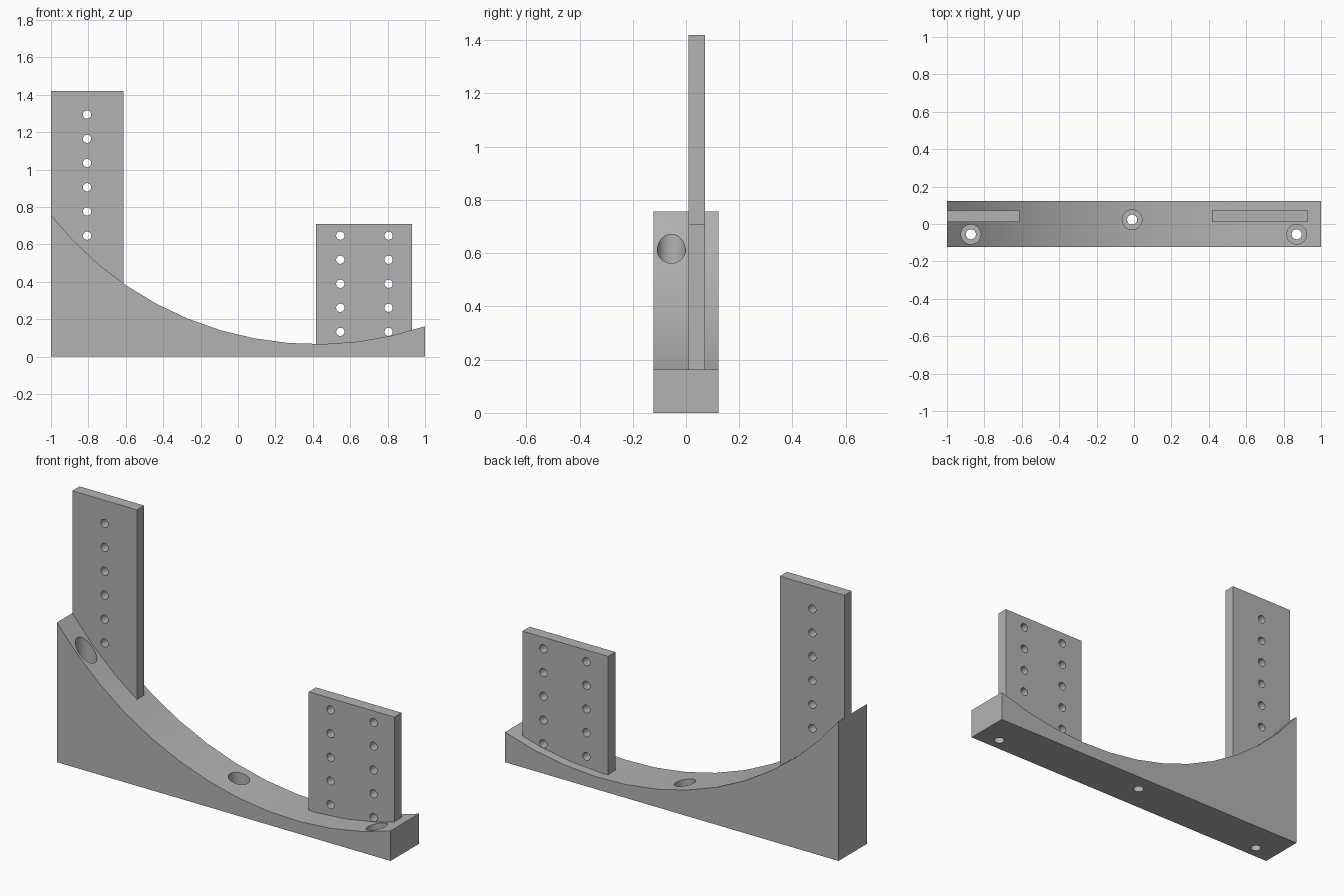
import bpy, bmesh
from math import sin, cos, asin, sqrt, pi
from mathutils import Matrix, Vector

cube = bpy.data.objects.get("Cube")
if cube:
    bpy.data.objects.remove(cube, do_unlink=True)

grey = bpy.data.materials.new("plain grey")
grey.use_nodes = True
colour = (0.45, 0.45, 0.45, 1)
grey.diffuse_color = colour
grey.node_tree.nodes["Principled BSDF"].inputs["Base Color"].default_value = colour

# Circle that shapes the cradle
RADIUS, CX, CZ = 1.806, 0.42, 1.873
HALF_DEPTH = 0.122
PLATE_FRONT, PLATE_BACK = 0.01, 0.072


def arc(x0, x1, steps, drop=0.0):
    """Points along the cradle arc from x0 to x1."""
    a0, a1 = asin((x0 - CX) / RADIUS), asin((x1 - CX) / RADIUS)
    angles = [a0 + (a1 - a0) * i / steps for i in range(steps + 1)]
    return [(CX + RADIUS * sin(a), CZ - RADIUS * cos(a) - drop) for a in angles]


def make_object(name, bm):
    bmesh.ops.recalc_face_normals(bm, faces=bm.faces)
    mesh = bpy.data.meshes.new(name)
    bm.to_mesh(mesh)
    bm.free()
    mesh.materials.append(grey)
    obj = bpy.data.objects.new(name, mesh)
    bpy.context.collection.objects.link(obj)
    return obj


def extrude_profile(name, profile, y0, y1):
    bm = bmesh.new()
    face = bm.faces.new([bm.verts.new((x, y0, z)) for x, z in profile])
    moved = bmesh.ops.extrude_face_region(bm, geom=[face])["geom"]
    verts = [v for v in moved if isinstance(v, bmesh.types.BMVert)]
    bmesh.ops.translate(bm, verts=verts, vec=(0, y1 - y0, 0))
    return make_object(name, bm)


def cut_cylinders(obj, cylinders, axis):
    """Cut separate cylinders, each given as centre, radius and length."""
    bm = bmesh.new()
    turn = Matrix.Rotation(pi / 2, 4, "X") if axis == "Y" else Matrix()
    for centre, radius, length in cylinders:
        bmesh.ops.create_cone(bm, cap_ends=True, segments=32, radius1=radius,
                              radius2=radius, depth=length,
                              matrix=Matrix.Translation(Vector(centre)) @ turn)
    cutter = make_object(obj.name + "_cutter", bm)
    mod = obj.modifiers.new("holes", "BOOLEAN")
    mod.operation, mod.solver, mod.object = "DIFFERENCE", "EXACT", cutter
    bpy.context.view_layer.objects.active = obj
    bpy.ops.object.modifier_apply(modifier=mod.name)
    bpy.data.objects.remove(cutter, do_unlink=True)


# Curved base
base = extrude_profile("curved_base", [(1, 0), (-1, 0)] + arc(-1, 1, 12),
                       -HALF_DEPTH, HALF_DEPTH)

# Counterbored mounting holes, open to the top
spots = [(-0.872, -0.055), (-0.01, 0.023), (0.87, -0.055)]
cut_cylinders(base, [((x, y, 1.06), 0.053, 2) for x, y in spots], "Z")
cut_cylinders(base, [((x, y, 0), 0.027, 1) for x, y in spots], "Z")


# Upright plates with rows of small holes
def plate(name, x0, x1, top, columns, first, step, count):
    profile = arc(x0, x1, 6, 0.01) + [(x1, top), (x0, top)]
    obj = extrude_profile(name, profile, PLATE_FRONT, PLATE_BACK)
    holes = [((x, 0.04, first + step * i), 0.022, 0.2)
             for x in columns for i in range(count)]
    cut_cylinders(obj, holes, "Y")
    return obj


tall = plate("tall_plate", -1, -0.613, 1.42, [-0.807], 0.647, 0.1295, 6)
short = plate("short_plate", 0.417, 0.93, 0.71, [0.547, 0.805], 0.133, 0.1285, 5)

# Smooth curves, sharp edges
bpy.ops.object.select_all(action="DESELECT")
for obj in (base, tall, short):
    obj.select_set(True)
bpy.context.view_layer.objects.active = base
bpy.ops.object.shade_smooth_by_angle(angle=pi / 7)
